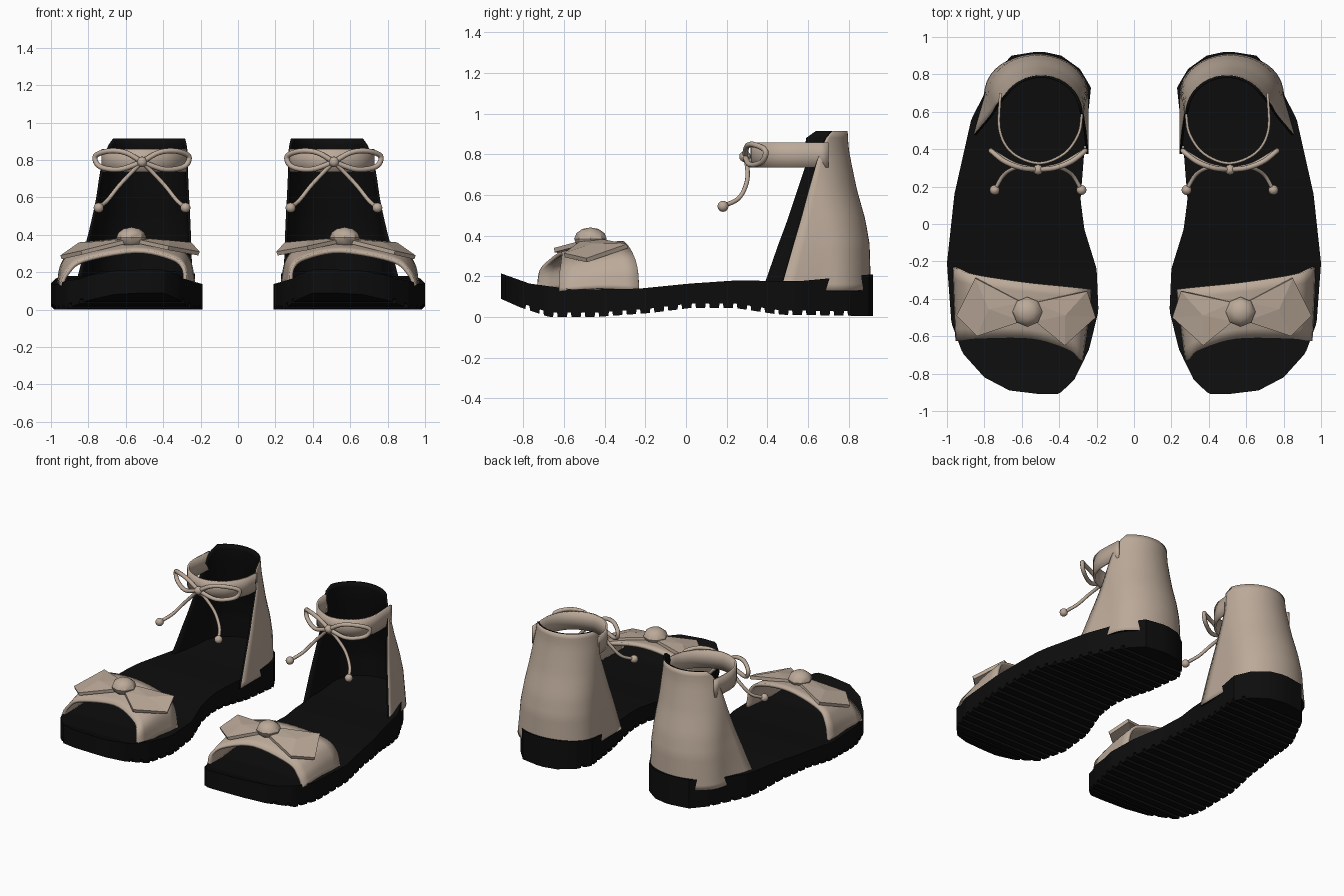
import bpy, bmesh, math
from mathutils import Vector

cube = bpy.data.objects.get("Cube")
if cube:
    bpy.data.objects.remove(cube, do_unlink=True)


def material(name, rgb):
    m = bpy.data.materials.new(name)
    m.use_nodes = True
    m.diffuse_color = (*rgb, 1)
    m.node_tree.nodes["Principled BSDF"].inputs["Base Color"].default_value = (*rgb, 1)
    return m


TAN = material("tan leather", (0.50, 0.40, 0.32))
BLACK = material("black rubber", (0.004, 0.004, 0.004))


def lerp_table(table, t):
    """Linear lookup: each row is (key, values...)."""
    if t <= table[0][0]:
        return table[0][1:]
    for a, b in zip(table, table[1:]):
        if t <= b[0]:
            f = (t - a[0]) / (b[0] - a[0])
            return [p + (q - p) * f for p, q in zip(a[1:], b[1:])]
    return table[-1][1:]


def spline(points, steps=6):
    """Smooth curve through all the points."""
    p = [Vector(q) for q in points]
    p = [2 * p[0] - p[1]] + p + [2 * p[-1] - p[-2]]
    out = []
    for a, b, c, d in zip(p, p[1:], p[2:], p[3:]):
        for i in range(steps):
            t = i / steps
            out.append(0.5 * (2 * b + (c - a) * t + (2 * a - 5 * b + 4 * c - d) * t * t
                              + (3 * b - a - 3 * c + d) * t ** 3))
    return out + [p[-2]]


def finish(name, bm, mats, thickness=0, angle=40):
    """Turn a bmesh into one part, mirrored for the other foot."""
    me = bpy.data.meshes.new(name)
    bm.to_mesh(me)
    bm.free()
    ob = bpy.data.objects.new(name, me)
    bpy.context.collection.objects.link(ob)
    for m in mats:
        me.materials.append(m)
    if angle:
        bpy.ops.object.select_all(action='DESELECT')
        ob.select_set(True)
        bpy.context.view_layer.objects.active = ob
        bpy.ops.object.shade_smooth_by_angle(angle=math.radians(angle))
    if thickness:
        s = ob.modifiers.new("thickness", 'SOLIDIFY')
        s.thickness, s.offset = thickness, -1
        s.material_offset = s.material_offset_rim = len(mats) - 1
    ob.modifiers.new("other foot", 'MIRROR').use_mirror_merge = False
    return ob


def grid(rows):
    bm = bmesh.new()
    vs = [[bm.verts.new(p) for p in r] for r in rows]
    for a, b in zip(vs, vs[1:]):
        for i in range(len(a) - 1):
            bm.faces.new((a[i], a[i + 1], b[i + 1], b[i]))
    return bm


def sheet(name, rows, inside, thickness, mats):
    """Open leather panel whose front side faces away from the inside point."""
    bm = grid(rows)
    bm.normal_update()
    if sum((f.calc_center_median() - Vector(inside)).dot(f.normal) for f in bm.faces) < 0:
        bmesh.ops.reverse_faces(bm, faces=bm.faces)
    return finish(name, bm, mats, thickness)


def tube(name, points, radius, sides=8):
    path = spline(points)
    rows = []
    for i, p in enumerate(path):
        t = (path[min(i + 1, len(path) - 1)] - path[max(i - 1, 0)]).normalized()
        u = t.cross(Vector((0, 1, 0))).normalized()
        v = t.cross(u)
        rows.append([p + radius * (u * math.cos(a) + v * math.sin(a))
                     for a in (math.tau * k / sides for k in range(sides + 1))])
    bm = grid(rows)
    bmesh.ops.remove_doubles(bm, verts=bm.verts, dist=1e-5)
    bmesh.ops.recalc_face_normals(bm, faces=bm.faces)
    return finish(name, bm, [TAN], angle=60)


def ball(name, centre, radius, squash=1, segments=12, rings=8, angle=60):
    bm = bmesh.new()
    bmesh.ops.create_uvsphere(bm, u_segments=segments, v_segments=rings, radius=radius)
    for v in bm.verts:
        v.co.z *= squash
        v.co += Vector(centre)
    return finish(name, bm, [TAN], angle=angle)


# Sole: inner and outer edge along y, top and bottom height along y
inner = [(-.91, .41), (-.9, .39), (-.83, .318), (-.67, .24), (-.465, .19), (-.24, .2), (-.03, .265),
         (.13, .286), (.4, .265), (.73, .23), (.83, .29), (.9, .388), (.92, .48)]
outer = [(-.91, .5), (-.89, .666), (-.82, .8), (-.69, .917), (-.53, .976), (-.21, 1), (.16, .96),
         (.56, .87), (.8, .746), (.9, .655), (.92, .53)]
top = [(-.91, .215), (-.77, .165), (-.55, .135), (-.23, .14), (.02, .165), (.24, .18),
       (.56, .177), (.91, .21)]
bottom = [(-.91, .09), (-.82, .05), (-.67, .0), (-.45, .0), (-.18, .02), (.02, .045), (.24, .045),
          (.46, .012), (.92, .005)]
stations = [(y, 0) for y, _ in inner + outer if abs(y) > .8]
for k in range(24):
    y = -.79 + k * .068
    stations += [(y, 0), (y + .003, .022), (y + .02, .022), (y + .023, 0), (y + .045, 0)]
rows = []
for y, groove in sorted(set(stations)):
    (xi,), (xo,), (zt,), (zb,) = (lerp_table(t, y) for t in (inner, outer, top, bottom))
    zb += groove
    rows.append([(xi, y, zb), (xi, y, zt), (xo, y, zt), (xo, y, zb), (xi, y, zb)])
bm = grid(rows)
bmesh.ops.remove_doubles(bm, verts=bm.verts, dist=1e-5)
bmesh.ops.holes_fill(bm, edges=bm.edges, sides=4)
bmesh.ops.recalc_face_normals(bm, faces=bm.faces)
finish("sole", bm, [BLACK], angle=30)

# Heel counter: height, back y, inner x, outer x, inner front edge, outer front edge, outer flare
heel = [(.13, .91, .243, .80, .375, .465, .30), (.36, .903, .25, .78, .455, .53, .2),
        (.48, .882, .255, .768, .50, .565, .14), (.63, .84, .263, .752, .55, .605, .06),
        (.75, .815, .268, .738, .59, .64, 0), (.83, .80, .272, .728, .585, .665, 0),
        (.88, .797, .274, .722, .59, .69, 0), (.915, .795, .275, .72, .64, .72, 0)]
rows = []
for k in range(25):
    z = .13 + .785 * k / 24
    back, xi, xo, edge_in, edge_out, flare = lerp_table(heel, z)
    cx, hw, depth = (xi + xo) / 2, (xo - xi) / 2, .21
    row = []
    for i in range(-14, 15):
        edge = edge_out if i > 0 else edge_in
        y = back - (back - edge) * (i / 14) ** 2
        s = max(0, (y - back + depth) / depth)
        x = cx + math.copysign(hw, i) * math.sqrt(max(0, 1 - s * s))
        if i > 0:
            x += flare * max(0, back - depth - y)
        row.append((x, y, z))
    rows.append(row)
sheet("heel_counter", rows, (.5, .5, .5), .014, [TAN, BLACK])

# Toe strap: arch between a rear edge and a front edge
rear = spline([(.97, -.23, .13), (.945, -.24, .25), (.86, -.27, .33), (.6, -.31, .375),
               (.36, -.335, .345), (.26, -.345, .28), (.225, -.35, .13)], 5)
front = spline([(.955, -.625, .13), (.92, -.625, .2), (.83, -.615, .27), (.55, -.615, .32),
                (.36, -.67, .285), (.285, -.72, .23), (.27, -.735, .13)], 5)
rows = [[a.lerp(b, k / 6) + Vector((0, 0, .012 * math.sin(math.pi * k / 6))) for a, b in zip(rear, front)]
        for k in range(7)]
sheet("toe_strap", rows, (.58, -.47, .1), .02, [TAN])

# Faceted bow on the toe strap
wings = {"outer": [(.6, -.42, .385), (.85, -.29, .36), (.95, -.49, .29), (.84, -.6, .315), (.6, -.52, .375)],
         "inner": [(.53, -.42, .385), (.25, -.36, .36), (.205, -.5, .31), (.37, -.65, .34), (.53, -.52, .375)]}
for side, pts in wings.items():
    bm = bmesh.new()
    face = bm.faces.new([bm.verts.new(p) for p in pts])
    hub = bmesh.ops.poke(bm, faces=[face])["verts"][0]
    hub.co.z += .018
    bm.normal_update()
    if sum(f.normal.z for f in bm.faces) < 0:
        bmesh.ops.reverse_faces(bm, faces=bm.faces)
    finish("toe_bow_wing_" + side, bm, [TAN], .022, angle=0)
ball("toe_bow_knot", (.57, -.47, .385), .08, .7, 8, 6, angle=35)

# Ankle strap
path = spline([(.722, .70, 0), (.725, .5, 0), (.655, .375, 0), (.51, .318, 0), (.37, .37, 0),
               (.29, .48, 0), (.27, .60, 0)])
rows = [[p + Vector((0, 0, z)) for p in path] for z in (.735, .798, .86)]
sheet("ankle_strap", rows, (.5, .6, .8), .014, [TAN])

# Lace bow: knot, two loops, two hanging ends with beads
KNOT = (.513, .29, .79)
ball("lace_knot", KNOT, .028)
loop = [(0, 0, 0), (.09, .01, .05), (.18, .045, .058), (.25, .1, .03), (.225, .085, -.025),
        (.12, .025, -.04), (0, 0, 0)]
lace = [(0, 0, 0), (.06, .012, -.06), (.125, .008, -.13), (.185, -.03, -.205), (.232, -.108, -.245)]
for side, sign in (("outer", 1), ("inner", -1)):
    def place(pts):
        return [Vector(KNOT) + Vector((sign * x, y, z)) for x, y, z in pts]
    tube("lace_loop_" + side, place(loop), .014)
    tube("lace_end_" + side, place(lace), .011)
    ball("lace_bead_" + side, place(lace)[-1], .027)
